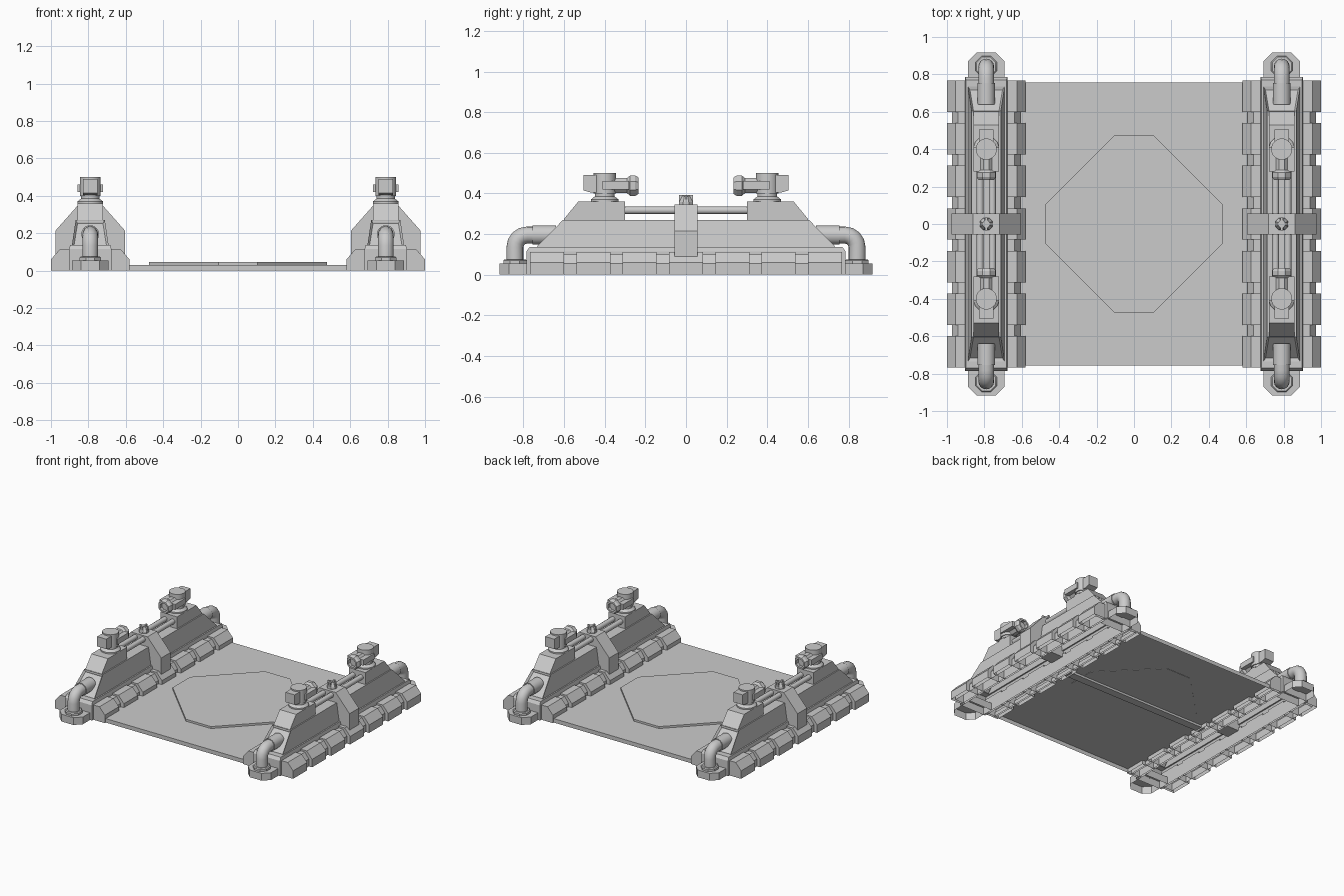
import bpy, bmesh, math
from mathutils import Matrix, Vector

if "Cube" in bpy.data.objects:
    bpy.data.objects.remove(bpy.data.objects["Cube"])

CX = 0.79            # distance of each side unit from the middle
grey = bpy.data.materials.new("light_grey")
grey.diffuse_color = (0.6, 0.6, 0.6, 1)
grey.use_nodes = True
grey.node_tree.nodes["Principled BSDF"].inputs["Base Color"].default_value = grey.diffuse_color


def finish(bm, name, open_bottom=False, smooth=False):
    bmesh.ops.remove_doubles(bm, verts=bm.verts, dist=1e-5)
    bmesh.ops.recalc_face_normals(bm, faces=bm.faces)
    if open_bottom:
        low = [f for f in bm.faces if f.normal.z < -0.9 and f.calc_center_median().z < 0.005]
        bmesh.ops.delete(bm, geom=low, context='FACES_ONLY')
    me = bpy.data.meshes.new(name)
    bm.to_mesh(me)
    bm.free()
    ob = bpy.data.objects.new(name, me)
    bpy.context.collection.objects.link(ob)
    me.materials.append(grey)
    if smooth:
        bpy.ops.object.select_all(action='DESELECT')
        ob.select_set(True)
        bpy.context.view_layer.objects.active = ob
        bpy.ops.object.shade_smooth_by_angle(angle=math.radians(40))
    return ob


def bridge(bm, rings, caps=True):
    vs = [[bm.verts.new(p) for p in r] for r in rings]
    n = len(vs[0])
    for a, b in zip(vs, vs[1:]):
        for i in range(n):
            bm.faces.new((a[i], a[(i + 1) % n], b[(i + 1) % n], b[i]))
    if caps:
        bm.faces.new(vs[0][::-1])
        bm.faces.new(vs[-1])


def prism_y(bm, prof, y0, y1):
    """Extrude an x-z profile along y."""
    bridge(bm, [[(x, y, z) for x, z in prof] for y in (y0, y1)])


def box(bm, x0, x1, y0, y1, z0, z1):
    prism_y(bm, [(x0, z0), (x1, z0), (x1, z1), (x0, z1)], y0, y1)


def lathe(bm, prof, sides, origin, axis='Z', turn=0.5):
    """Revolve (radius, height) pairs about an axis through origin."""
    rot = Matrix.Rotation(math.radians(-90), 3, 'X') if axis == 'Y' else Matrix.Identity(3)
    rings = []
    for r, h in prof:
        ang = [(i + turn) * 2 * math.pi / sides for i in range(sides)]
        rings.append([Vector(origin) + rot @ Vector((r * math.cos(a), r * math.sin(a), h)) for a in ang])
    bridge(bm, rings)


# floor plate: open shell below, with a raised octagon
bm = bmesh.new()
box(bm, -0.62, 0.62, -0.757, 0.757, 0, 0.03)
finish(bm, "floor_plate", True)
octagon = [(0.475, 0.105), (0.105, 0.475), (-0.105, 0.475), (-0.475, 0.105),
           (-0.475, -0.105), (-0.105, -0.475), (0.105, -0.475), (0.475, -0.105)]
bm = bmesh.new()
bridge(bm, [[(x, y, z) for x, y in octagon] for z in (0.028, 0.045)])
finish(bm, "floor_octagon")
bm = bmesh.new()
box(bm, -0.62, 0.62, -0.03, 0.03, 0.012, 0.029)
finish(bm, "under_beam")


def side_unit(side, cx):
    move = []

    # long hull: skirt, then tapering deck with framed sloping ends
    bm = bmesh.new()
    levels = [(0.113, 0.785, 0), (0.113, 0.785, 0.115), (0.108, 0.77, 0.137),
              (0.098, 0.735, 0.137), (0.078, 0.605, 0.27)]
    bridge(bm, [[(-w, -l, z), (w, -l, z), (w, l, z), (-w, l, z)] for w, l, z in levels])
    bm.normal_update()
    ends = [f for f in bm.faces if abs(f.normal.y) > 0.5 and f.calc_center_median().z > 0.15]
    for f in ends:
        bmesh.ops.inset_individual(bm, faces=[f], thickness=0.015, depth=-0.015)
    move.append(finish(bm, side + "_hull", True))

    # chamfered bumper blocks on a slimmer rail, both long sides
    bm = bmesh.new()
    for s in (-1, 1):
        prof = [(0.10, 0), (0.21, 0), (0.21, 0.06), (0.165, 0.112), (0.10, 0.112)]
        rail = [(0.10, 0), (0.182, 0), (0.182, 0.055), (0.15, 0.1), (0.10, 0.1)]
        for i in range(-3, 4):
            yc = i * 0.228
            prism_y(bm, [(s * x, z) for x, z in prof], yc - 0.084, yc + 0.084)
        prism_y(bm, [(s * x, z) for x, z in rail], -0.75, 0.75)
    move.append(finish(bm, side + "_bumpers", True))

    # clamp band over the middle
    bm = bmesh.new()
    half = [(0.185, 0.09), (0.185, 0.215), (0.07, 0.345)]
    prism_y(bm, half + [(-x, z) for x, z in reversed(half)], -0.056, 0.056)
    move.append(finish(bm, side + "_clamp_band"))

    # valve knob with cross ribs on the band
    bm = bmesh.new()
    lathe(bm, [(0.036, 0.34), (0.036, 0.357), (0.02, 0.388)], 8, (0, 0, 0))
    box(bm, -0.034, 0.034, -0.006, 0.006, 0.345, 0.392)
    box(bm, -0.006, 0.006, -0.034, 0.034, 0.345, 0.392)
    move.append(finish(bm, side + "_valve_knob"))

    # twin rods between the towers
    bm = bmesh.new()
    for x in (-0.033, 0.033):
        lathe(bm, [(0.019, -0.31), (0.019, 0.31)], 12, (x, 0, 0.317), 'Y')
    move.append(finish(bm, side + "_rods", smooth=True))

    for end, s in (("front", -1), ("back", 1)):
        tag = side + "_" + end

        # tower block with sloping outer end
        bm = bmesh.new()
        prof = [(0.30, 0.26), (0.605, 0.26), (0.60, 0.275), (0.53, 0.36), (0.30, 0.36)]
        bridge(bm, [[(x, s * y, z) for y, z in prof] for x in (-0.069, 0.069)])
        move.append(finish(bm, tag + "_tower"))

        # swivel head: neck, drum, rear housing, side plates
        bm = bmesh.new()
        lathe(bm, [(0.07, 0.355), (0.07, 0.37), (0.05, 0.385), (0.05, 0.40),
                   (0.057, 0.40), (0.057, 0.5)], 16, (0, s * 0.4, 0))
        move.append(finish(bm, tag + "_swivel_drum", smooth=True))
        bm = bmesh.new()
        prof = [(0.39, 0.405), (0.47, 0.405), (0.505, 0.415), (0.505, 0.49), (0.39, 0.49)]
        bridge(bm, [[(x, s * y, z) for y, z in prof] for x in (-0.038, 0.038)])
        for k in (-1, 1):
            box(bm, k * 0.03, k * 0.067, s * 0.28, s * 0.41, 0.42, 0.462)
        move.append(finish(bm, tag + "_head_housing"))

        # nozzle facing the middle, with a flared hollow mouth
        bm = bmesh.new()
        prof = [(0.04, 0.40), (0.04, 0.29), (0.054, 0.275), (0.054, 0.25),
                (0.045, 0.235), (0.032, 0.235), (0.032, 0.26)]
        lathe(bm, [(r, s * h) for r, h in prof], 8, (0, 0, 0.438), 'Y')
        move.append(finish(bm, tag + "_nozzle"))

        # foot pad with cut corners
        bm = bmesh.new()
        pad = [(0.097, 0.70), (0.097, 0.87), (0.05, 0.917), (-0.05, 0.917), (-0.097, 0.87), (-0.097, 0.70)]
        bridge(bm, [[(x, s * y, z) for x, y in pad] for z in (0, 0.055)])
        move.append(finish(bm, tag + "_foot_pad", True))

        # pipe rising from the pad and bending into the hull
        bm = bmesh.new()
        lathe(bm, [(0.062, 0.05), (0.062, 0.07), (0.055, 0.076)], 8, (0, s * 0.842, 0))
        path = [(0.842, 0.05, 0), (0.842, 0.135, 0)]
        path += [(0.782 + 0.06 * math.cos(a), 0.135 + 0.06 * math.sin(a), a)
                 for a in (math.pi / 8 * i for i in range(1, 5))]
        path += [(0.64, 0.195, math.pi / 2)]
        rings = []
        for y, z, a in path:
            ring = []
            for i in range(16):
                t = i * math.pi / 8
                u = 0.042 * math.sin(t)
                ring.append((0.042 * math.cos(t), s * (y + u * math.cos(a)), z + u * math.sin(a)))
            rings.append(ring)
        bridge(bm, rings)
        lathe(bm, [(0.048, s * 0.64), (0.048, s * 0.755)], 16, (0, 0, 0.195), 'Y')
        move.append(finish(bm, tag + "_pipe", smooth=True))

    for ob in move:
        ob.location.x = cx


side_unit("left", -CX)
side_unit("right", CX)
